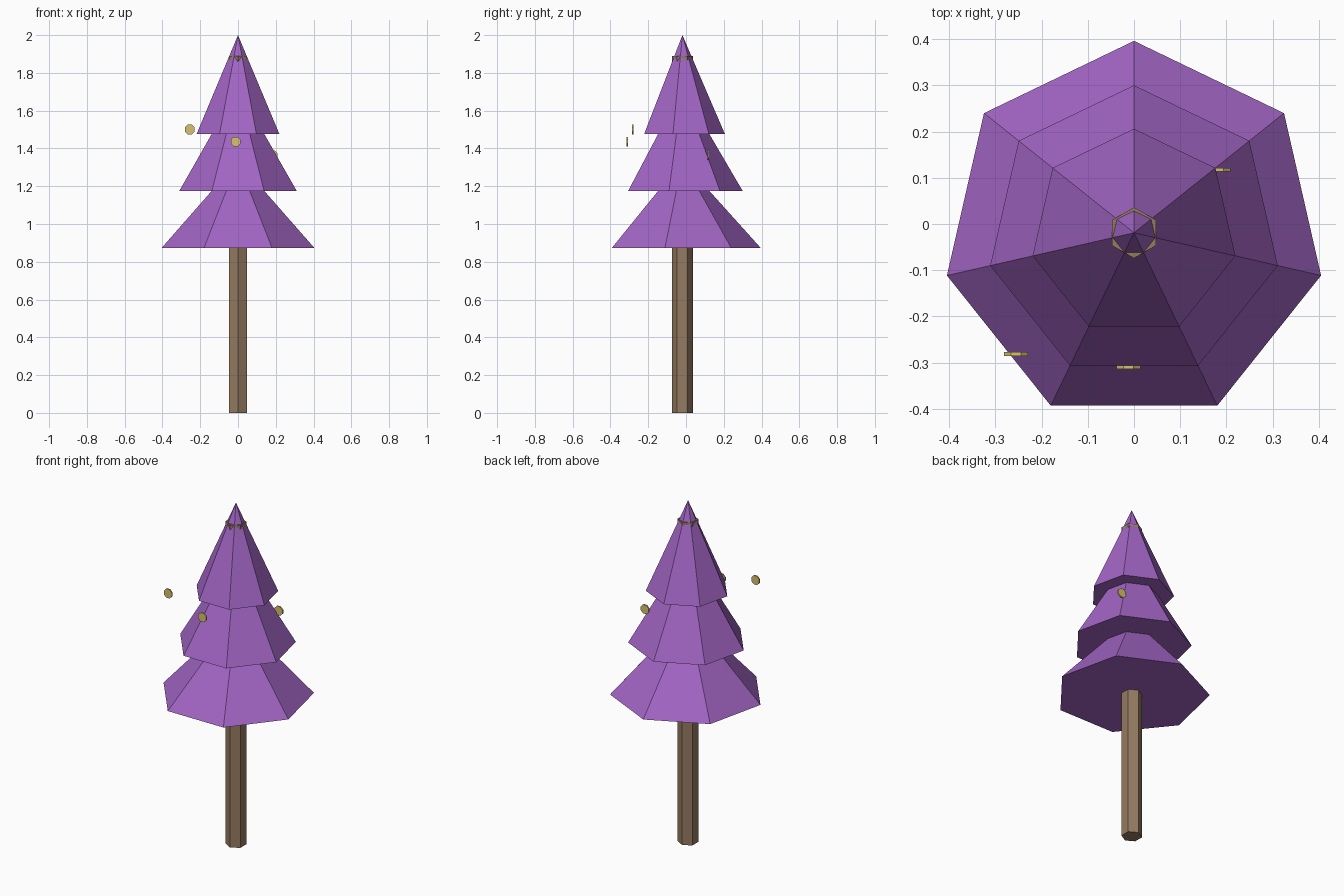
import bpy, bmesh, math
from mathutils import Matrix

if "Cube" in bpy.data.objects:
    bpy.data.objects.remove(bpy.data.objects["Cube"])

CY = -0.019  # tree axis in y


def material(name, rgb):
    m = bpy.data.materials.new(name)
    m.diffuse_color = (*rgb, 1)
    m.use_nodes = True
    m.node_tree.nodes["Principled BSDF"].inputs["Base Color"].default_value = m.diffuse_color
    return m


def lathe(name, profile, sides, mat, phase=math.pi / 2, matrix=Matrix()):
    """Flat-faced solid of revolution; a radius of 0 makes a single point."""
    bm = bmesh.new()
    rings = []
    for r, z in profile:
        n = sides if r > 0 else 1
        rings.append([bm.verts.new((r * math.cos(phase + math.tau * i / sides),
                                    r * math.sin(phase + math.tau * i / sides), z))
                      for i in range(n)])
    for a, b in zip(rings, rings[1:]):
        for i in range(sides):
            j = (i + 1) % sides
            bm.faces.new((a[i], a[j], b[0]) if len(b) == 1 else (a[i], a[j], b[j], b[i]))
    for ring in (rings[0], rings[-1]):
        if len(ring) > 1:
            bm.faces.new(ring)
    bmesh.ops.recalc_face_normals(bm, faces=bm.faces)
    me = bpy.data.meshes.new(name)
    bm.to_mesh(me)
    bm.free()
    me.materials.append(mat)
    ob = bpy.data.objects.new(name, me)
    ob.matrix_world = matrix
    bpy.context.collection.objects.link(ob)
    return ob


purple = material("purple_leaves", (0.36, 0.13, 0.55))
brown = material("brown_bark", (0.30, 0.20, 0.12))
gold = material("gold", (0.69, 0.53, 0.16))
axis = Matrix.Translation((0, CY, 0))

# Trunk: hexagonal post that just breaks through near the tip
lathe("trunk", [(0.055, 0), (0.055, 1.89)], 6, brown, matrix=axis)

# Foliage: three stepped seven-sided tiers
lathe("foliage", [(0.415, 0.873), (0.143, 1.175), (0.319, 1.175),
                  (0.143, 1.476), (0.225, 1.476), (0, 2.0)], 7, purple, matrix=axis)

# Ornaments: thin upright discs facing the front
for i, pos in enumerate([(-0.255, -0.281, 1.50), (-0.012, -0.31, 1.436),
                         (0.183, 0.117, 1.364)]):
    lathe(f"ornament_{i + 1}", [(0.028, -0.004), (0.028, 0.004)], 8, gold, math.pi / 8,
          Matrix.Translation(pos) @ Matrix.Rotation(math.pi / 2, 4, 'X'))
